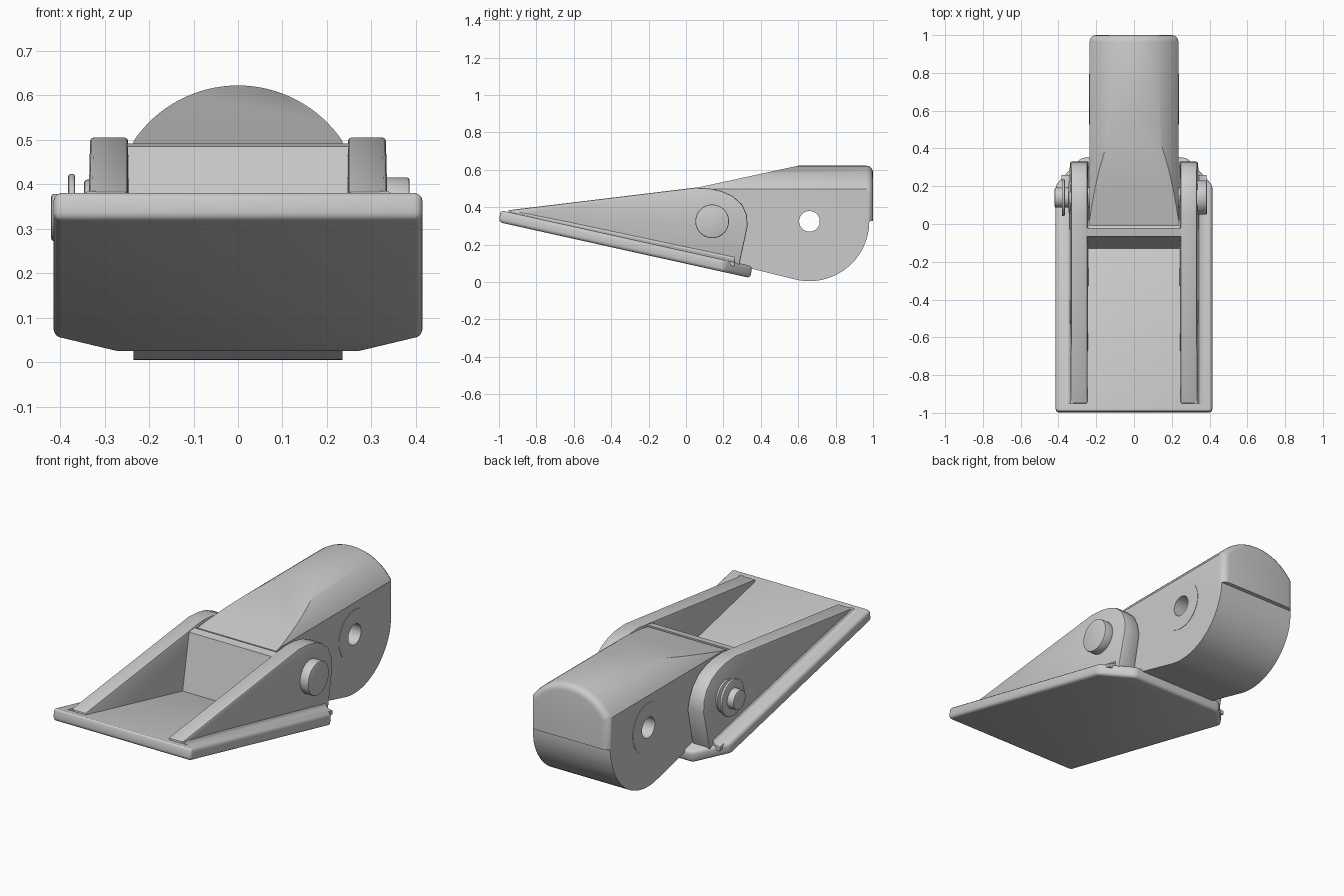
import bpy, bmesh, math
from mathutils import Vector

if "Cube" in bpy.data.objects:
    bpy.data.objects.remove(bpy.data.objects["Cube"], do_unlink=True)

metal = bpy.data.materials.new("grey_metal")
metal.use_nodes = True
GREY = (0.6, 0.6, 0.6, 1)
metal.diffuse_color = GREY
metal.node_tree.nodes["Principled BSDF"].inputs["Base Color"].default_value = GREY


def loft(name, first, last):
    """Solid between two matching outlines of 3D points."""
    bm = bmesh.new()
    a = [bm.verts.new(p) for p in first]
    b = [bm.verts.new(p) for p in last]
    bm.faces.new(a)
    bm.faces.new(b[::-1])
    for i in range(len(a)):
        j = (i + 1) % len(a)
        bm.faces.new((a[j], a[i], b[i], b[j]))
    bmesh.ops.recalc_face_normals(bm, faces=bm.faces[:])
    mesh = bpy.data.meshes.new(name)
    bm.to_mesh(mesh)
    bm.free()
    mesh.materials.append(metal)
    obj = bpy.data.objects.new(name, mesh)
    bpy.context.collection.objects.link(obj)
    return obj


def side_prism(name, profile, x0, x1):
    return loft(name, [(x0, y, z) for y, z in profile], [(x1, y, z) for y, z in profile])


def circle(cy, cz, r, n=48, start=0, end=360):
    step = (end - start) / n
    count = n if end - start == 360 else n + 1
    angles = [math.radians(start + step * i) for i in range(count)]
    return [(cy + r * math.cos(t), cz + r * math.sin(t)) for t in angles]


def activate(obj):
    bpy.ops.object.select_all(action='DESELECT')
    obj.select_set(True)
    bpy.context.view_layer.objects.active = obj


def bevel(obj, width, segments=3, angle=40):
    m = obj.modifiers.new("bevel", 'BEVEL')
    m.width, m.segments = width, segments
    m.limit_method, m.angle_limit = 'ANGLE', math.radians(angle)
    activate(obj)
    bpy.ops.object.modifier_apply(modifier=m.name)


def boolean(obj, other, operation):
    m = obj.modifiers.new("boolean", 'BOOLEAN')
    m.operation, m.object, m.solver = operation, other, 'EXACT'
    activate(obj)
    bpy.ops.object.modifier_apply(modifier=m.name)


def drop(obj):
    bpy.data.objects.remove(obj, do_unlink=True)


def plate_bottom(y):
    return 0.32 - 0.222 * (y + 1)


# Tilted base plate with clipped rear corners
half = [(0.415, -1), (0.415, 0.2), (0.28, 0.345)]
outline = half + [(-x, y) for x, y in reversed(half)]
plate = loft("base_plate", [(x, y, plate_bottom(y)) for x, y in outline],
             [(x, y + 0.008, plate_bottom(y) + 0.064) for x, y in outline])
bevel(plate, 0.018)

# Side cheeks, slightly tapered, with a fillet along the plate
cheek_profile = [(-0.95, 0.35), (-0.95, 0.384), (0.05, 0.505), (0.13, 0.5), (0.19, 0.487),
                 (0.25, 0.46), (0.3, 0.415), (0.325, 0.36), (0.33, 0.3), (0.28, 0.07)]
fillet = [(0.32, -0.02), (0.385, -0.02), (0.385, 0), (0.362, 0.006),
          (0.346, 0.018), (0.337, 0.04), (0.32, 0.04)]
for s, side in ((1, "left"), (-1, "right")):
    inner = [(s * (0.237 + 0.01 * (z > 0.3)), y, z) for y, z in cheek_profile]
    outer = [(s * (0.345 - 0.025 * z), y, z) for y, z in cheek_profile]
    cheek = loft(side + "_cheek", inner, outer)
    bevel(cheek, 0.008, 2, 50)
    ends = [[(s * x, y, plate_bottom(y) + 0.064 + h * k) for x, h in fillet]
            for y, k in ((-0.95, 0.3), (0.26, 1))]
    loft(side + "_cheek_fillet", *ends)

# Steep wall closing the pocket behind the plate
side_prism("pocket_wall", [(-0.135, 0.17), (-0.065, 0.485), (-0.02, 0.492), (-0.02, 0.14)],
           -0.25, 0.25)

# Arm: side profile intersected with a domed bar
arm_profile = [(-0.01, 0.16), (-0.01, 0.49), (0.6, 0.622), (1.1, 0.622), (1.1, 0.335), (0.98, 0.325)]
arm_profile += circle(0.66, 0.325, 0.32, 24, 0, -104)[1:]
arm = side_prism("arm", arm_profile, -0.4, 0.4)
dome_angle = math.degrees(math.asin(0.235 / 0.283))
dome = [(-0.235, -0.2), (0.235, -0.2)]
dome += circle(0, 0.339, 0.283, 32, 90 - dome_angle, 90 + dome_angle)
bar = loft("domed_bar", [(x, -0.4, z) for x, z in dome], [(x, 1, z) for x, z in dome])
bevel(bar, 0.035, 4)
boolean(arm, bar, 'INTERSECT')
drop(bar)

# Flush rings around the arm hole, then the hole itself
ring = side_prism("hole_rings", circle(0.66, 0.325, 0.133), -0.237, 0.237)
drill = side_prism("drill", circle(0.66, 0.325, 0.055), -0.6, 0.6)
for part in (arm, ring):
    boolean(part, drill, 'DIFFERENCE')
drop(drill)

# Pivot pin with head, washer and retaining clip
pivot = Vector((0.14, 0.325))
for name, r, x0, x1 in (("pin_head", 0.09, 0.32, 0.386), ("pin_washer", 0.085, -0.346, -0.32),
                        ("pin_shaft", 0.053, -0.42, 0.33), ("retaining_clip", 0.098, -0.382, -0.366)):
    part = side_prism(name, circle(*pivot, r), x0, x1)
    bevel(part, 0.006, 2)

for obj in bpy.context.collection.objects:
    if obj.type == 'MESH' and metal.name in obj.data.materials:
        activate(obj)
        bpy.ops.object.shade_smooth_by_angle(angle=math.radians(30))
